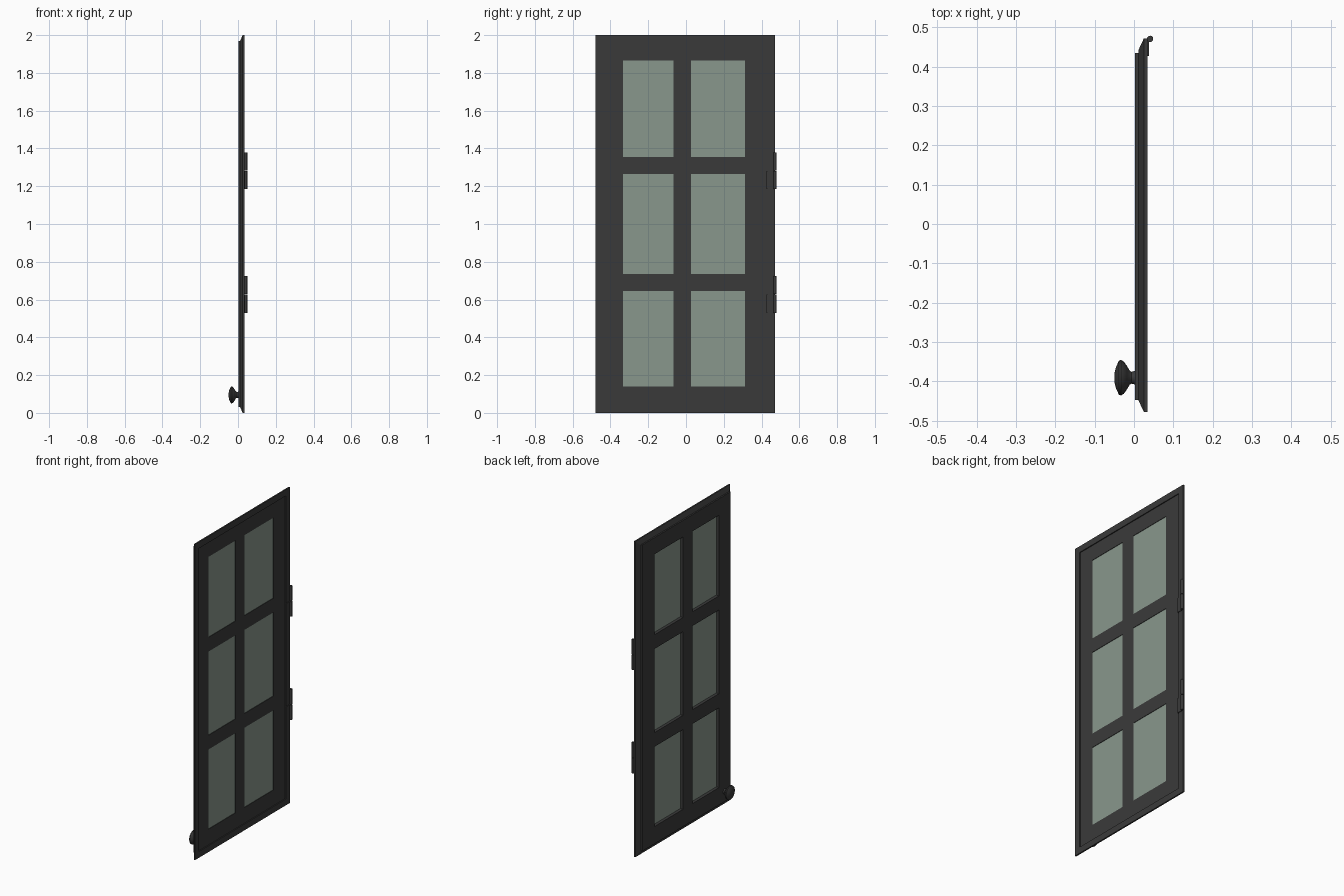
import bpy, bmesh, math
from mathutils import Matrix

if "Cube" in bpy.data.objects:
    bpy.data.objects.remove(bpy.data.objects["Cube"])


def material(name, color):
    m = bpy.data.materials.new(name)
    m.diffuse_color = color
    m.use_nodes = True
    m.node_tree.nodes["Principled BSDF"].inputs["Base Color"].default_value = m.diffuse_color
    return m


DARK = material("dark_metal", (0.042, 0.042, 0.042, 1))
GLASS = material("pane_glass", (0.25, 0.31, 0.265, 1))


def finish(name, bm, mat):
    bmesh.ops.recalc_face_normals(bm, faces=bm.faces)
    me = bpy.data.meshes.new(name)
    bm.to_mesh(me)
    bm.free()
    me.materials.append(mat)
    ob = bpy.data.objects.new(name, me)
    bpy.context.collection.objects.link(ob)
    return ob


def smooth(ob, angle=40):
    bpy.ops.object.select_all(action='DESELECT')
    bpy.context.view_layer.objects.active = ob
    ob.select_set(True)
    bpy.ops.object.shade_smooth_by_angle(angle=math.radians(angle))


def box(name, x0, x1, y0, y1, z0, z1, mat):
    bm = bmesh.new()
    bmesh.ops.create_cube(bm, size=1)
    for v in bm.verts:
        v.co = (x0 + (v.co.x + .5) * (x1 - x0), y0 + (v.co.y + .5) * (y1 - y0),
                z0 + (v.co.z + .5) * (z1 - z0))
    return finish(name, bm, mat)


def ring(name, y0, y1, z0, z1, profile, mat):
    """Sweep a closed (x, inset) profile round a mitred rectangle."""
    bm = bmesh.new()
    loops = [[bm.verts.new(p) for p in ((x, y0 + i, z0 + i), (x, y1 - i, z0 + i),
                                       (x, y1 - i, z1 - i), (x, y0 + i, z1 - i))]
             for x, i in profile]
    for a, b in zip(loops, loops[1:] + loops[:1]):
        for k in range(4):
            n = (k + 1) % 4
            bm.faces.new((a[k], a[n], b[n], b[k]))
    return finish(name, bm, mat)


# Outer frame with a chamfered outside edge
ring("outer_frame", -.478, .472, 0, 2,
     [(.034, 0), (.025, 0), (.011, .03), (.011, .04), (.034, .04)], DARK)

# Inner door leaf: a lattice with six openings
ys = [-.448, -.333, -.067, .027, .313, .435]
zs = [.03, .14, .645, .735, 1.265, 1.355, 1.865, 1.97]
bm = bmesh.new()
grid = [[bm.verts.new((.002, y, z)) for z in zs] for y in ys]
for i in range(len(ys) - 1):
    for j in range(len(zs) - 1):
        if not (i % 2 and j % 2):
            bm.faces.new((grid[i][j], grid[i + 1][j], grid[i + 1][j + 1], grid[i][j + 1]))
ext = bmesh.ops.extrude_face_region(bm, geom=bm.faces[:], use_keep_orig=True)
bmesh.ops.translate(bm, vec=(.026, 0, 0),
                    verts=[g for g in ext["geom"] if isinstance(g, bmesh.types.BMVert)])
finish("door_lattice", bm, DARK)

# Glass panes set close to the back face
for i in (1, 3):
    for j in (1, 3, 5):
        box("glass_pane", .021, .025, ys[i] - .004, ys[i + 1] + .004,
            zs[j] - .004, zs[j + 1] + .004, GLASS)

# Round knob, turned about the x axis
profile = [(.004, .018), (-.006, .015), (-.011, .018), (-.018, .030), (-.026, .041),
           (-.033, .045), (-.038, .044), (-.046, .027), (-.049, .014)]
bm = bmesh.new()
SIDES = 20
rows = [[bm.verts.new((x, -.391 + r * math.cos(2 * math.pi * k / SIDES),
                       .095 + r * math.sin(2 * math.pi * k / SIDES)))
         for k in range(SIDES)] for x, r in profile]
for a, b in zip(rows, rows[1:]):
    for k in range(SIDES):
        n = (k + 1) % SIDES
        bm.faces.new((a[k], a[n], b[n], b[k]))
bm.faces.new(rows[0])
tip = bm.verts.new((-.05, -.391, .095))
for k in range(SIDES):
    bm.faces.new((rows[-1][k], rows[-1][(k + 1) % SIDES], tip))
smooth(finish("knob", bm, DARK))

# Hinges: two-knuckle barrel with a leaf on the lower knuckle
for z0, z1 in ((.53, .725), (1.185, 1.378)):
    mid = (z0 + z1) / 2
    for a, b in ((z0, mid - .002), (mid + .002, z1)):
        bm = bmesh.new()
        bmesh.ops.create_cone(bm, cap_ends=True, segments=16, radius1=.008, radius2=.008,
                              depth=b - a, matrix=Matrix.Translation((.041, .471, (a + b) / 2)))
        smooth(finish("hinge_knuckle", bm, DARK))
    box("hinge_leaf", .032, .038, .427, .471, z0, mid - .002, DARK)
